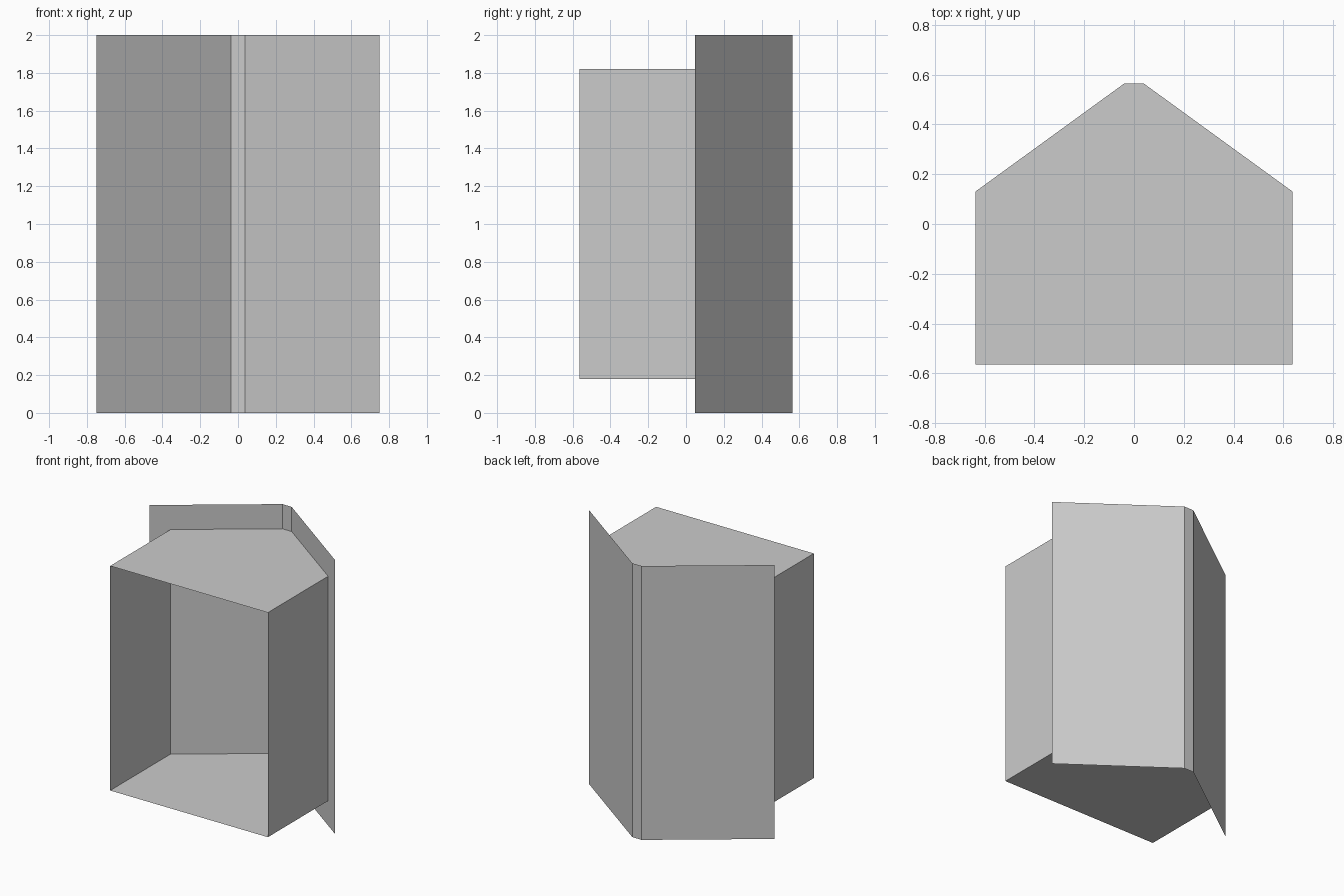
import bpy

# Remove the default cube only
cube = bpy.data.objects.get("Cube")
if cube:
    bpy.data.objects.remove(cube, do_unlink=True)

# Single grey for every panel
grey = bpy.data.materials.new("light_grey")
grey.use_nodes = True
colour = (0.6, 0.6, 0.6, 1)
grey.diffuse_color = colour
grey.node_tree.nodes["Principled BSDF"].inputs["Base Color"].default_value = colour

HEIGHT = 2.0
SHELF_LOW, SHELF_HIGH = 0.18, 1.82
FRONT, BACK = -0.565, 0.565
SPINE, WALL, WING = 0.038, 0.637, 0.75   # half widths
WALL_BACK, WING_FRONT = 0.13, 0.048


def sheet(name, points):
    """One flat, paper-thin panel."""
    mesh = bpy.data.meshes.new(name)
    mesh.from_pydata(points, [], [tuple(range(len(points)))])
    mesh.materials.append(grey)
    obj = bpy.data.objects.new(name, mesh)
    bpy.context.collection.objects.link(obj)
    return obj


def upright(name, start, end, low, high):
    """A vertical panel standing on the plan line from start to end."""
    return sheet(name, [(*start, low), (*end, low), (*end, high), (*start, high)])


# Five-sided shelves with a clipped back corner
half = [(WALL, FRONT), (WALL, WALL_BACK), (SPINE, BACK)]
outline = half + [(-x, y) for x, y in reversed(half)]
sheet("top_shelf", [(x, y, SHELF_HIGH) for x, y in outline])
sheet("bottom_shelf", [(x, y, SHELF_LOW) for x, y in reversed(outline)])

# Narrow spine joining the two back wings
upright("back_spine", (SPINE, BACK), (-SPINE, BACK), 0, HEIGHT)

# Mirrored back wings and side walls
for side, s in (("left", 1), ("right", -1)):
    wing = [(s * WING, WING_FRONT), (s * SPINE, BACK)]
    wall = [(s * WALL, FRONT), (s * WALL, WALL_BACK)]
    if s < 0:
        wing.reverse()
        wall.reverse()
    upright(side + "_back_wing", *wing, 0, HEIGHT)
    upright(side + "_side_wall", *wall, SHELF_LOW, SHELF_HIGH)
